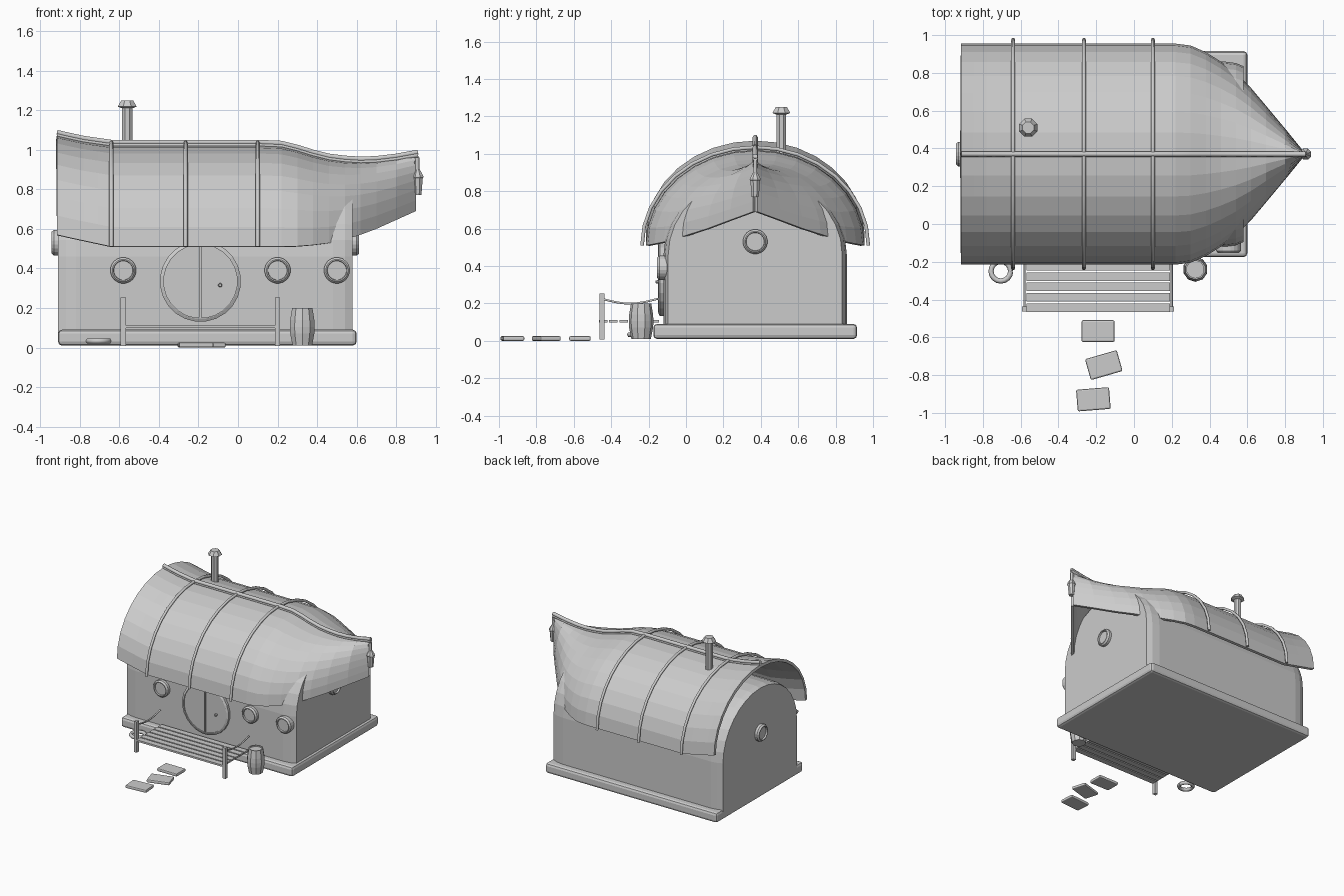
import bpy, bmesh, math
from mathutils import Matrix, Vector

if "Cube" in bpy.data.objects:
    bpy.data.objects.remove(bpy.data.objects["Cube"])

C = 0.37  # centre line of the house in y


def add_mesh(name, bm, bevel=0, segs=2):
    me = bpy.data.meshes.new(name)
    bm.to_mesh(me)
    bm.free()
    ob = bpy.data.objects.new(name, me)
    bpy.context.collection.objects.link(ob)
    if bevel:
        m = ob.modifiers.new("bevel", 'BEVEL')
        m.width, m.segments = bevel, segs
    return ob


def box(name, centre, size, rot=0, bevel=0):
    bm = bmesh.new()
    bmesh.ops.create_cube(bm, size=1, matrix=Matrix.Translation(centre)
                          @ Matrix.Rotation(rot, 4, 'Z') @ Matrix.Diagonal((*size, 1)))
    return add_mesh(name, bm, bevel)


def lathe(name, origin, profile, sides, axis='Z'):
    """Revolve (radius, height) pairs about an axis through origin."""
    bm = bmesh.new()
    rot = {'Z': Matrix(), 'Y': Matrix.Rotation(math.pi / 2, 4, 'X'),
           'X': Matrix.Rotation(math.pi / 2, 4, 'Y'),
           '-X': Matrix.Rotation(-math.pi / 2, 4, 'Y')}[axis]
    rings = []
    for r, h in profile:
        rings.append([bm.verts.new(Vector(origin) + rot @ Vector(
            (r * math.cos(2 * math.pi * (k + .5) / sides),
             r * math.sin(2 * math.pi * (k + .5) / sides), h))) for k in range(sides)])
    for a, b in zip(rings, rings[1:]):
        for k in range(sides):
            n = (k + 1) % sides
            bm.faces.new((a[k], a[n], b[n], b[k]))
    bm.faces.new(rings[0][::-1])
    bm.faces.new(rings[-1])
    return add_mesh(name, bm)


def tube(name, pts, radius):
    cu = bpy.data.curves.new(name, 'CURVE')
    cu.dimensions = '3D'
    cu.bevel_depth, cu.bevel_resolution, cu.use_fill_caps = radius, 1, True
    sp = cu.splines.new('POLY')
    sp.points.add(len(pts) - 1)
    for p, q in zip(sp.points, pts):
        p.co = (*q, 1)
    ob = bpy.data.objects.new(name, cu)
    bpy.context.collection.objects.link(ob)
    bpy.ops.object.select_all(action='DESELECT')
    bpy.context.view_layer.objects.active = ob
    ob.select_set(True)
    bpy.ops.object.convert(target='MESH')


def loft(name, sections, closed):
    bm = bmesh.new()
    rows = [[bm.verts.new(p) for p in s] for s in sections]
    n = len(rows[0])
    for a, b in zip(rows, rows[1:]):
        for k in range(n if closed else n - 1):
            m = (k + 1) % n
            bm.faces.new((a[k], b[k], b[m], a[m]))
    if closed:
        bm.faces.new(rows[0])
        bm.faces.new(rows[-1][::-1])
        bmesh.ops.recalc_face_normals(bm, faces=bm.faces)
    return add_mesh(name, bm)


def arch(x, half, low, high, n=16):
    return [(x, C - half * math.cos(math.pi * k / n),
             low + (high - low) * math.sin(math.pi * k / n)) for k in range(n + 1)]


# foundation slab and arched house body with softened corners
box("foundation", (-0.155, C, 0.05), (1.51, 1.09, 0.08), bevel=0.02)
sections = []
for x, half, top in ((-0.91, 0.465, 0.88), (-0.87, 0.482, 0.89), (-0.82, 0.49, 0.89),
                     (0.48, 0.49, 0.89), (0.54, 0.482, 0.89), (0.58, 0.465, 0.88)):
    sections.append([(x, C - half, 0.07)] + arch(x, half, 0.46, top) + [(x, C + half, 0.07)])
loft("house_walls", sections, True)

# upturned boat hull roof: x, half width, rim height, crown height
hull = [(-0.915, .585, .57, 1.07), (-0.85, .585, .555, 1.055), (-0.78, .585, .54, 1.04),
        (-0.71, .585, .525, 1.03), (-0.64, .585, .51, 1.02), (-0.265, .585, .51, 1.02),
        (0.1, .585, .51, 1.02), (0.22, .585, .51, 1.015), (0.3, .575, .512, .995),
        (0.38, .54, .518, .97), (0.46, .49, .528, .95), (0.54, .43, .545, .94),
        (0.62, .35, .57, .935), (0.7, .255, .6, .938), (0.8, .135, .645, .95),
        (0.9, .012, .69, .97)]
roof = loft("hull_roof", [arch(*s) for s in hull], False)
sol = roof.modifiers.new("thickness", 'SOLIDIFY')
sol.thickness, sol.offset = 0.022, -1

# keel and ribs over the hull
for k, (dz, r) in enumerate(((0.0, 0.014), (0.014, 0.014))):
    tube(("keel_lower", "keel_upper")[k],
         [(x + (0.01 if x > .85 else 0), C, t + .004 + dz) for x, w, b, t in hull], r)
for x in (-0.64, -0.265, 0.1):
    tube("hull_rib", arch(x, 0.605, 0.51, 1.035), 0.011)

# chimney with cap
lathe("chimney", (-0.56, 0.51, 0), [(0.028, 0.9), (0.028, 1.22)], 8)
lathe("chimney_cap", (-0.56, 0.51, 0), [(0.03, 1.21), (0.052, 1.218), (0.032, 1.25)], 8)

# round door with frame, centre seam and knob
yw = C - 0.49
lathe("door_frame", (-0.19, yw, 0.335),
      [(0.205, -0.02), (0.205, 0.02), (0.19, 0.028), (0.186, 0.028), (0.186, 0.015)], 24, 'Y')
lathe("door", (-0.19, yw, 0.335), [(0.186, -0.01), (0.186, 0.02)], 24, 'Y')
box("door_seam", (-0.19, yw - 0.022, 0.335), (0.012, 0.014, 0.365))
lathe("door_knob", (-0.09, yw, 0.315), [(0.006, 0.015), (0.011, 0.03), (0.007, 0.042)], 8, 'Y')

# round windows on the front and both ends
port = [(0.066, -0.02), (0.066, 0.022), (0.056, 0.034), (0.05, 0.034), (0.048, 0.022)]
for x in (-0.58, 0.2, 0.5):
    lathe("front_window", (x, yw, 0.39), port, 20, 'Y')
lathe("bow_end_window", (0.578, C, 0.53), port, 20, 'X')
lathe("stern_end_window", (-0.908, C, 0.53), port, 20, '-X')

# porch planks, posts and rope rails
for k in range(6):
    box("porch_plank", (-0.19, -0.443 + k * 0.055, 0.105), (0.76, 0.045, 0.014))
for x in (-0.58, 0.2):
    box("porch_post", (x, -0.45, 0.13), (0.026, 0.026, 0.245))
    tube("rope_rail", [(x, -0.45 + 0.3 * t / 8, 0.225 - 0.026 * math.sin(math.pi * t / 8))
                       for t in range(9)], 0.006)

# barrel
lathe("barrel", (0.325, -0.24, 0), [(0.052, 0.01), (0.064, 0.07), (0.066, 0.105),
                                    (0.064, 0.14), (0.054, 0.2), (0.046, 0.2), (0.046, 0.19)], 10)

# coiled ring lying on the ground
tube("rope_ring", [(-0.705 + 0.052 * math.cos(a * math.pi / 8),
                    -0.25 + 0.052 * math.sin(a * math.pi / 8), 0.033) for a in range(17)], 0.014)

# stepping stones
for x, y, r in ((-0.19, -0.567, 0), (-0.16, -0.747, 0.28), (-0.215, -0.928, 0.08)):
    box("stepping_stone", (x, y, 0.0125), (0.175, 0.115, 0.025), r, 0.008)

# lantern hanging from the bow
lathe("lantern", (0.908, C, 0), [(0.02, 0.77), (0.022, 0.785), (0.028, 0.855),
                                 (0.032, 0.86), (0.03, 0.87), (0.012, 0.9)], 8)
tube("lantern_hook", [(0.905, C, 0.89), (0.905, C, 0.96)], 0.012)
